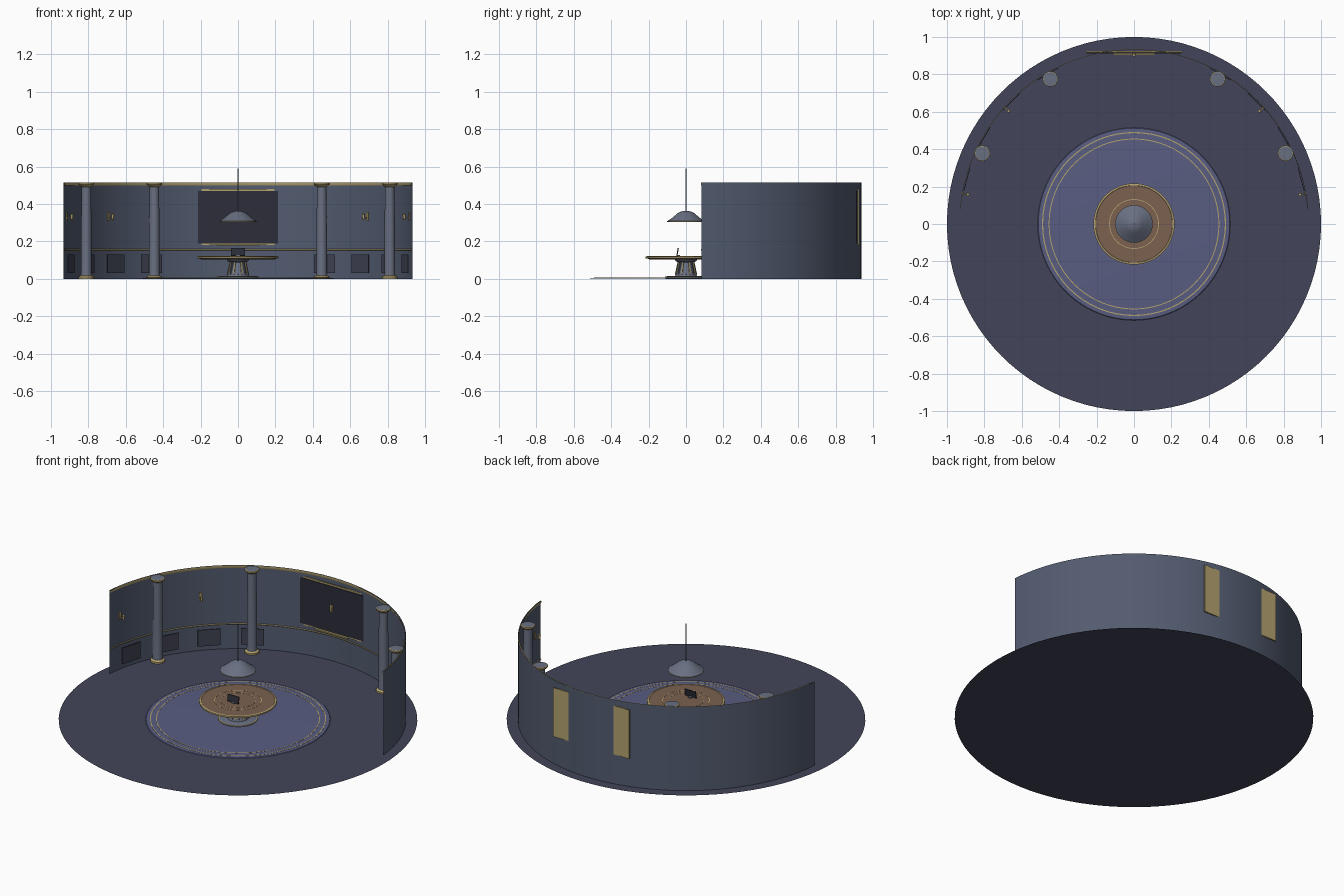
import bpy, bmesh, math
from mathutils import Matrix, Vector

if "Cube" in bpy.data.objects:
    bpy.data.objects.remove(bpy.data.objects["Cube"])


def mat(name, rgb):
    m = bpy.data.materials.new(name)
    m.diffuse_color = (*rgb, 1)
    m.use_nodes = True
    m.node_tree.nodes["Principled BSDF"].inputs["Base Color"].default_value = m.diffuse_color
    return m


FLOOR = mat("dark_floor", (0.055, 0.06, 0.1))
WALL = mat("slate_wall", (0.085, 0.105, 0.16))
PANEL = mat("deep_panel", (0.05, 0.055, 0.085))
SCREEN = mat("black_screen", (0.025, 0.027, 0.04))
GOLD = mat("brass", (0.45, 0.36, 0.16))
RUG = mat("blue_rug", (0.1, 0.11, 0.22))
WOOD = mat("brown_wood", (0.2, 0.12, 0.08))
STONE = mat("grey_stone", (0.14, 0.16, 0.22))


def finish(name, bm, material):
    me = bpy.data.meshes.new(name)
    bm.to_mesh(me)
    bm.free()
    ob = bpy.data.objects.new(name, me)
    bpy.context.collection.objects.link(ob)
    me.materials.append(material)
    bpy.ops.object.select_all(action='DESELECT')
    bpy.context.view_layer.objects.active = ob
    ob.select_set(True)
    bpy.ops.object.shade_smooth_by_angle(angle=math.radians(35))
    return ob


def lathe(name, profile, material, at=(0, 0, 0), start=0, end=360, steps=64):
    """Spin an (r, z) profile about the vertical axis."""
    bm = bmesh.new()
    a0 = math.radians(start)
    vs = [bm.verts.new((r * math.cos(a0), r * math.sin(a0), z)) for r, z in profile]
    es = [bm.edges.new(p) for p in zip(vs, vs[1:])]
    bmesh.ops.spin(bm, geom=vs + es, axis=(0, 0, 1), cent=(0, 0, 0),
                   angle=math.radians(end - start), steps=steps)
    bmesh.ops.remove_doubles(bm, verts=bm.verts, dist=1e-5)
    if end - start == 360:
        bmesh.ops.recalc_face_normals(bm, faces=bm.faces)
    bmesh.ops.translate(bm, verts=bm.verts, vec=at)
    return finish(name, bm, material)


def box(name, size, at, material, turn=0, tilt=0):
    bm = bmesh.new()
    bmesh.ops.create_cube(bm, size=1)
    bm.transform(Matrix.Translation(at) @ Matrix.Rotation(turn, 4, 'Z')
                 @ Matrix.Rotation(tilt, 4, 'X') @ Matrix.Diagonal((*size, 1)))
    return finish(name, bm, material)


def ring(name, r, z, w, material, at=(0, 0, 0), h=0.0015):
    return lathe(name, [(r - w, z), (r - w, z + h), (r, z + h), (r, z)], material, at)


def polar(r, deg, z=0):
    a = math.radians(deg)
    return Vector((r * math.cos(a), r * math.sin(a), z))


# floor and rug
lathe("floor", [(0, 0), (1, 0)], FLOOR, steps=96)
lathe("rug", [(0.515, 0.001), (0.512, 0.004), (0.47, 0.006), (0, 0.007)], RUG, steps=96)
ring("rug_outer_band", 0.492, 0.0045, 0.006, GOLD)
ring("rug_inner_band", 0.457, 0.0055, 0.005, GOLD)

# curved wall with crown and chair rail
lathe("wall", [(0.937, 0), (0.937, 0.515)], WALL, start=5, end=175)
lathe("crown", [(0.934, 0.498), (0.931, 0.505), (0.931, 0.515)], GOLD, start=5, end=175)
lathe("chair_rail", [(0.934, 0.151), (0.931, 0.154), (0.934, 0.158)], GOLD, start=5, end=175)

# wainscot panels, skipping the stretch under the big screen
for d in (15, 30, 45, 60, 120, 135, 150, 165):
    box("wainscot_panel", (0.13, 0.004, 0.1), polar(0.925, d, 0.08), PANEL,
        math.radians(d - 90))

# columns with brass bases and capitals
for d in (25, 60, 120, 155):
    p = polar(0.895, d)
    lathe("column_shaft", [(0.031, 0.01), (0.028, 0.04), (0.028, 0.25), (0.025, 0.5)],
          STONE, p, steps=32)
    lathe("column_base", [(0.03, 0.018), (0.037, 0.014), (0.041, 0.01), (0.041, 0)],
          GOLD, p, steps=32)
    lathe("column_capital", [(0.026, 0.492), (0.034, 0.497), (0.041, 0.504), (0.041, 0.512),
                             (0.036, 0.514)], GOLD, p, steps=32)
    lathe("column_top", [(0.037, 0.514), (0, 0.516)], STONE, p, steps=32)

# wall screen: brass backing whose ends pass through the wall, dark face, shelf
box("screen_frame", (0.52, 0.008, 0.3), (0, 0.92, 0.33), GOLD)
box("screen_face", (0.5, 0.004, 0.28), (0, 0.914, 0.33), SCREEN)
box("screen_shelf", (0.225, 0.014, 0.008), (0, 0.91, 0.182), GOLD)

# wall lights
for d in (10, 42, 90, 138, 170):
    t = math.radians(d - 90)
    box("light_plate", (0.016, 0.006, 0.044), polar(0.91 if d == 90 else 0.93, d, 0.335), GOLD, t)
    box("light_arm", (0.006, 0.03, 0.006), polar(0.915, d, 0.325), GOLD, t)
    lathe("light_cup", [(0, 0.313), (0.005, 0.316), (0.008, 0.345), (0, 0.35)], GOLD,
          polar(0.902, d), steps=16)

# round table
lathe("table_top", [(0, 0.104), (0.195, 0.104), (0.209, 0.109), (0.209, 0.1195), (0, 0.1195)], WOOD)
lathe("table_edge", [(0.208, 0.108), (0.217, 0.110), (0.217, 0.119), (0.207, 0.121),
                     (0.205, 0.119)], GOLD)
ring("table_outer_inlay", 0.133, 0.119, 0.004, GOLD)
ring("table_inner_inlay", 0.1, 0.119, 0.003, GOLD)
lathe("pedestal", [(0.06, 0.01), (0.055, 0.025), (0.045, 0.06), (0.04, 0.088),
                   (0.055, 0.094), (0.062, 0.105)], STONE)
lathe("pedestal_foot", [(0, 0.014), (0.1, 0.014), (0.11, 0.01), (0.11, 0)], STONE)
ring("foot_trim", 0.111, 0.009, 0.006, GOLD, h=0.004)
for i in range(16):
    d = i * 22.5
    box("pedestal_rib", (0.006, 0.006, 0.07), polar(0.049, d, 0.058), GOLD if i % 2 else STONE,
        math.radians(d - 90), math.radians(12))

# small display standing on the table
box("desk_display", (0.075, 0.006, 0.042), (0, -0.045, 0.144), SCREEN, 0, math.radians(-10))
box("display_stand", (0.02, 0.02, 0.008), (0, -0.042, 0.123), STONE)

# hanging lamp
lathe("lamp_shade", [(0.097, 0.304), (0.1, 0.308), (0.075, 0.325), (0.045, 0.35),
                     (0.03, 0.358), (0.012, 0.363), (0, 0.364)], STONE)
ring("lamp_rim", 0.1005, 0.304, 0.004, GOLD, h=0.004)
lathe("lamp_cord", [(0.004, 0.36), (0.004, 0.59), (0, 0.59)], STONE, steps=12)
